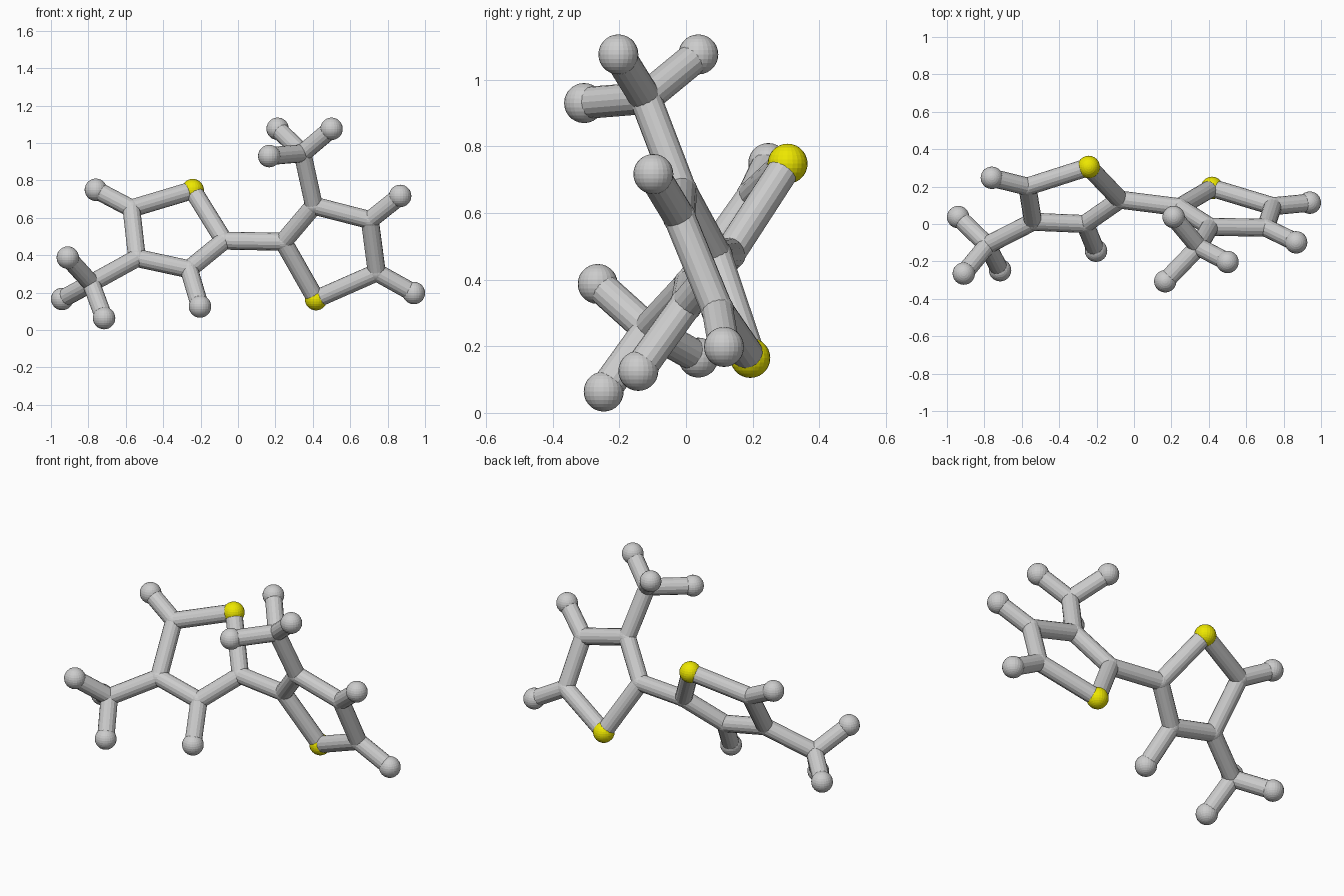
import bpy
from mathutils import Vector

if "Cube" in bpy.data.objects:
    bpy.data.objects.remove(bpy.data.objects["Cube"])

BALL, JOINT, TUBE = 0.06, 0.05, 0.048

yellow = bpy.data.materials.new("yellow")
yellow.diffuse_color = (0.85, 0.8, 0.0, 1)
yellow.use_nodes = True
yellow.node_tree.nodes["Principled BSDF"].inputs["Base Color"].default_value = yellow.diffuse_color


def ball(name, p, r, mat=None):
    bpy.ops.mesh.primitive_uv_sphere_add(segments=24, ring_count=14, radius=r, location=p)
    ob = bpy.context.object
    ob.name = name
    if mat:
        ob.data.materials.append(mat)


def rod(name, a, b):
    a, b = Vector(a), Vector(b)
    d = b - a
    bpy.ops.mesh.primitive_cylinder_add(vertices=16, radius=TUBE, depth=d.length,
                                        location=(a + b) / 2)
    ob = bpy.context.object
    ob.name = name
    ob.rotation_euler = d.to_track_quat('Z', 'Y').to_euler()


def ring_unit(side, ring, ring_tips, methyl, methyl_at, methyl_tips):
    # ring[0] is the yellow atom, the rest are grey joints
    for i, p in enumerate(ring):
        if i == 0:
            ball(side + "_yellow_atom", p, BALL, yellow)
        else:
            ball(side + "_ring_joint", p, JOINT)
        rod(side + "_ring_bond", p, ring[(i + 1) % len(ring)])
    # single end atoms on the ring
    for i, p in ring_tips.items():
        rod(side + "_tip_bond", ring[i], p)
        ball(side + "_tip_atom", p, BALL)
    # three-armed side group
    rod(side + "_branch_bond", ring[methyl_at], methyl)
    ball(side + "_branch_joint", methyl, JOINT)
    for p in methyl_tips:
        rod(side + "_branch_tip_bond", methyl, p)
        ball(side + "_branch_tip_atom", p, BALL)


left = [(-0.242, 0.305, 0.748), (-0.075, 0.13, 0.478), (-0.262, 0.0, 0.325),
        (-0.54, 0.012, 0.385), (-0.57, 0.20, 0.65)]
right = [(0.417, 0.193, 0.165), (0.242, 0.09, 0.472), (0.406, -0.015, 0.665),
         (0.705, -0.02, 0.588), (0.742, 0.095, 0.308)]

ring_unit("left", left,
          {2: (-0.203, -0.143, 0.126), 4: (-0.76, 0.247, 0.75)},
          (-0.785, -0.113, 0.25), 3,
          [(-0.91, -0.265, 0.387), (-0.94, 0.037, 0.166), (-0.716, -0.247, 0.064)])
ring_unit("right", right,
          {3: (0.867, -0.098, 0.717), 4: (0.94, 0.114, 0.198)},
          (0.345, -0.122, 0.945), 2,
          [(0.212, 0.037, 1.076), (0.50, -0.203, 1.076), (0.167, -0.306, 0.93)])

# bond joining the two rings
rod("bridge_bond", left[1], right[1])
